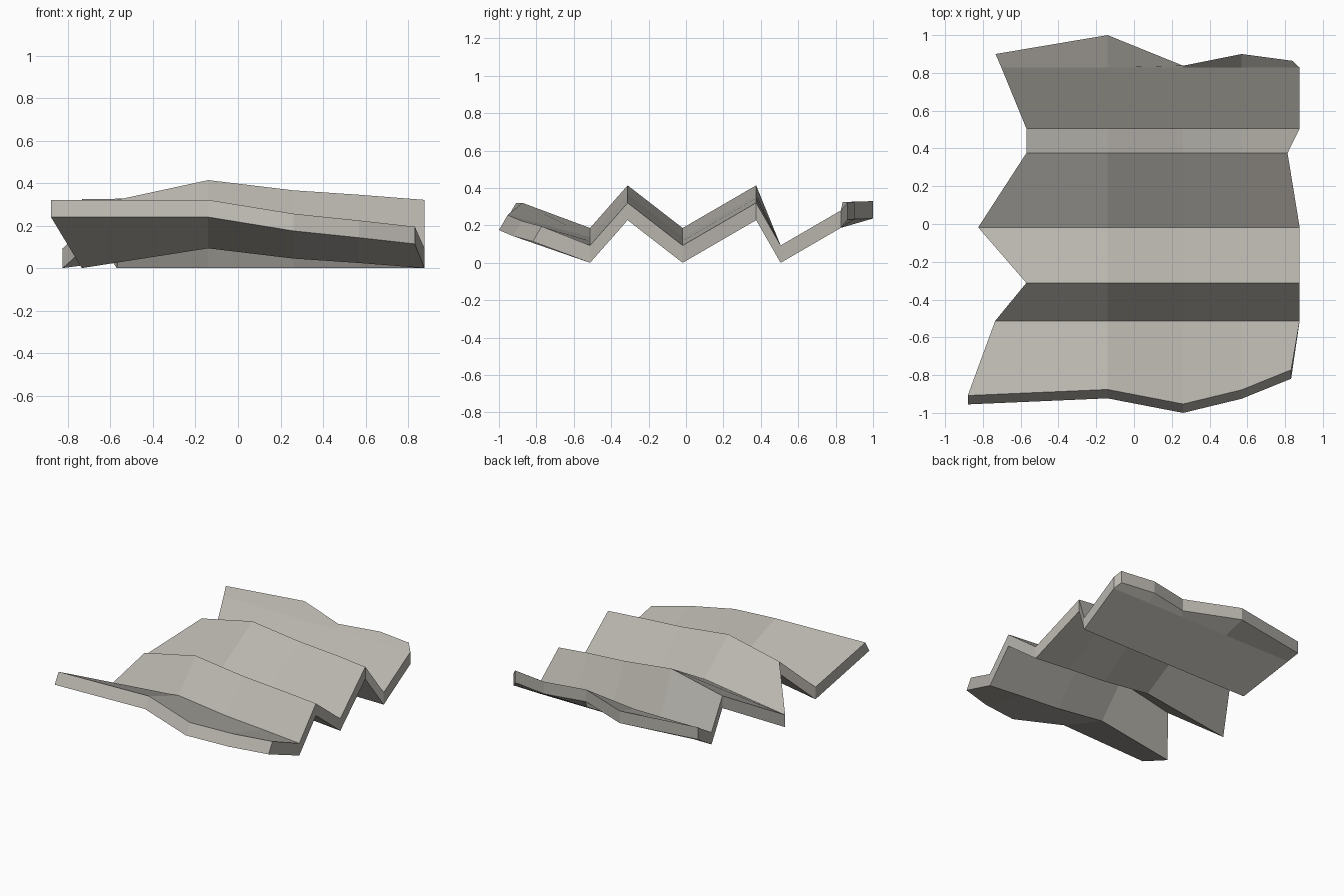
import bpy
import bmesh

if "Cube" in bpy.data.objects:
    bpy.data.objects.remove(bpy.data.objects["Cube"])

THICK = 0.093
COLS = [-0.14, 0.26, 0.57]            # inner column positions in x
BULGE = [0.0, 0.093, 0.045, 0.024, 0.0]  # crossways hump on the folded rows

# Straight fold lines: y, top height, left x, right x, hump strength
FOLDS = [
    (-0.513, 0.093, -0.735, 0.877, 1),
    (-0.312, 0.321, -0.57, 0.877, 1),
    (-0.018, 0.093, -0.825, 0.877, 1),
    (0.375, 0.321, -0.57, 0.813, 1),
    (0.506, 0.093, -0.57, 0.877, 0),
    (0.828, 0.28, -0.702, 0.877, 0),
]


def fold_row(y, z, left, right, hump):
    return [(x, y, z + hump * b) for x, b in zip([left, *COLS, right], BULGE)]


# Ragged front and back edges
front = [(-0.88, -0.908, 0.321), (-0.14, -0.876, 0.321), (0.26, -0.953, 0.256),
         (0.57, -0.878, 0.224), (0.832, -0.772, 0.195)]
back = [(-0.733, 0.90, 0.325), (-0.14, 1.0, 0.33), (0.26, 0.838, 0.325),
        (0.57, 0.90, 0.325), (0.838, 0.864, 0.325)]
rows = [front] + [fold_row(*f) for f in FOLDS] + [back]

bm = bmesh.new()
top, bottom = [], []
for i, row in enumerate(rows):
    # The front end is cut square to its slope, the rest drops straight down
    dy, dz = (-0.047, -0.081) if i == 0 else (0, -THICK)
    top.append([bm.verts.new(p) for p in row])
    bottom.append([bm.verts.new((x, y + dy, z + dz)) for x, y, z in row])

# Upper and lower skins
n, m = len(rows), len(rows[0])
for i in range(n - 1):
    for j in range(m - 1):
        for g in (top, bottom):
            bm.faces.new((g[i][j], g[i][j + 1], g[i + 1][j + 1], g[i + 1][j]))

# Rim around the sheet
loop = ([(0, j) for j in range(m)] + [(i, m - 1) for i in range(1, n)]
        + [(n - 1, j) for j in range(m - 2, -1, -1)] + [(i, 0) for i in range(n - 2, 0, -1)])
for (a, b), (c, d) in zip(loop, loop[1:] + loop[:1]):
    bm.faces.new((top[a][b], bottom[a][b], bottom[c][d], top[c][d]))

bmesh.ops.recalc_face_normals(bm, faces=bm.faces)
mesh = bpy.data.meshes.new("folded_sheet")
bm.to_mesh(mesh)
bm.free()

# Warm stone grey
stone = bpy.data.materials.new("stone_grey")
stone.diffuse_color = (0.48, 0.46, 0.42, 1)
stone.use_nodes = True
stone.node_tree.nodes["Principled BSDF"].inputs["Base Color"].default_value = stone.diffuse_color
mesh.materials.append(stone)
bpy.context.collection.objects.link(bpy.data.objects.new("folded_sheet", mesh))
